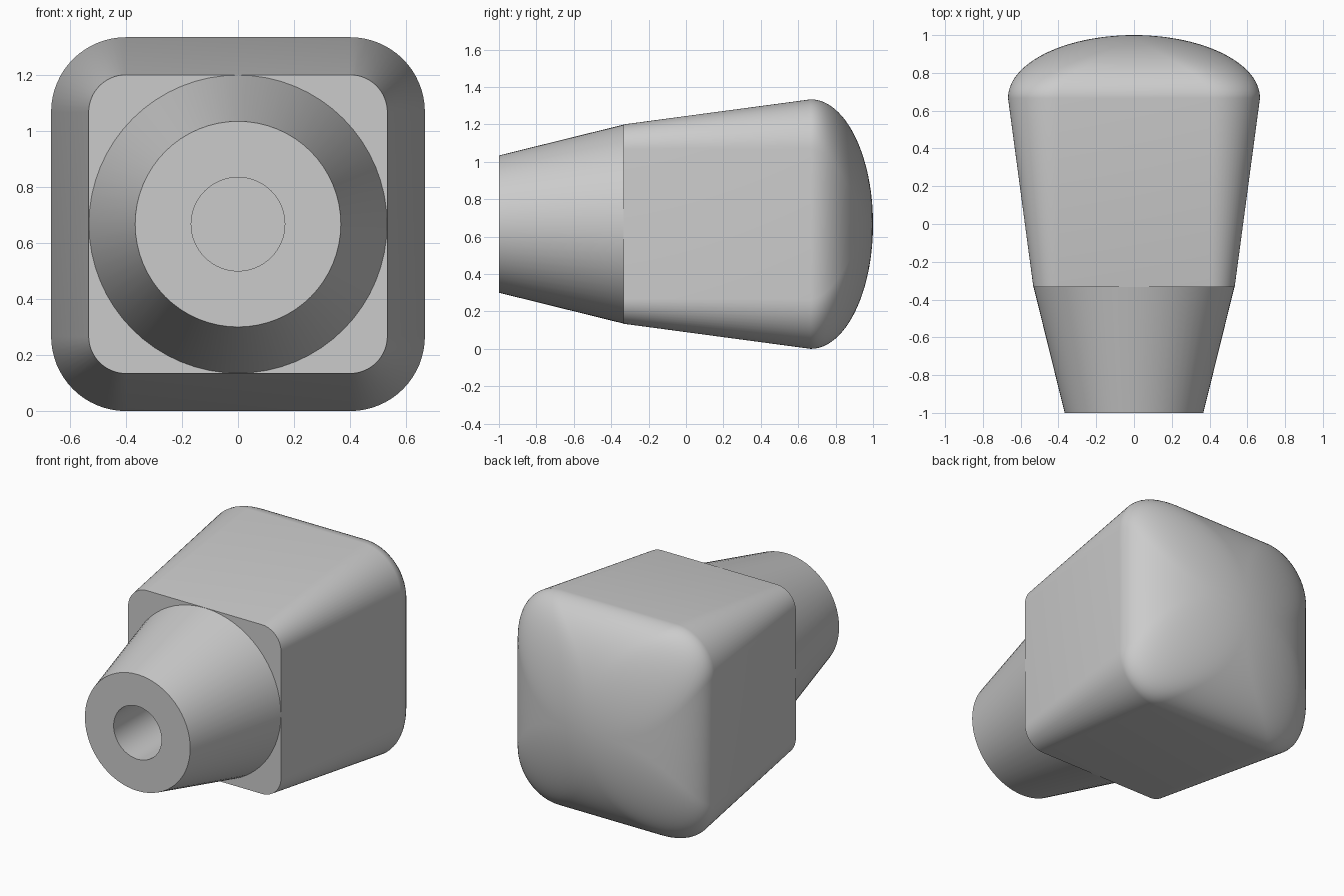
import bpy, bmesh
from math import sin, cos, pi

cube = bpy.data.objects.get("Cube")
if cube:
    bpy.data.objects.remove(cube, do_unlink=True)

CENTRE_Z = 0.667
ARC = 16      # segments per rounded corner

grey = bpy.data.materials.new("plain grey")
grey.use_nodes = True
grey.diffuse_color = (0.6, 0.6, 0.6, 1)
grey.node_tree.nodes["Principled BSDF"].inputs["Base Color"].default_value = (0.6, 0.6, 0.6, 1)


def ring(bm, y, half, roundness):
    """Rounded square across y; roundness 1 is a circle."""
    r = half * roundness
    verts = []
    for q in range(4):
        mid = (q + 0.5) * pi / 2
        cx = (half - r) * (1 if cos(mid) > 0 else -1)
        cz = (half - r) * (1 if sin(mid) > 0 else -1)
        for i in range(ARC + 1):
            a = (q + i / ARC) * pi / 2
            verts.append(bm.verts.new((cx + r * cos(a), y, CENTRE_Z + cz + r * sin(a))))
    return verts


def loft(name, sections, cap_start=False, cap_end=False):
    bm = bmesh.new()
    rings = [ring(bm, *s) for s in sections]
    n = len(rings[0])
    for a, b in zip(rings, rings[1:]):
        for i in range(n):
            j = (i + 1) % n
            bm.faces.new((a[i], a[j], b[j], b[i]))
    if cap_start:
        bm.faces.new(rings[0])
    if cap_end:
        bm.faces.new(rings[-1])
    bmesh.ops.remove_doubles(bm, verts=bm.verts, dist=0.0001)
    bmesh.ops.recalc_face_normals(bm, faces=bm.faces)
    mesh = bpy.data.meshes.new(name)
    bm.to_mesh(mesh)
    bm.free()
    mesh.materials.append(grey)
    obj = bpy.data.objects.new(name, mesh)
    bpy.context.collection.objects.link(obj)
    bpy.ops.object.select_all(action="DESELECT")
    obj.select_set(True)
    bpy.context.view_layer.objects.active = obj
    bpy.ops.object.shade_smooth_by_angle(angle=pi / 6)
    return obj


# Tapered round collar with a blind mounting hole
collar = [(0.0, 0.167, 1), (-1.0, 0.167, 1), (-1.0, 0.367, 1), (-0.333, 0.532, 1)]

# Flared square grip, its front shoulder meeting the collar
grip = [(-0.333, 0.532, 1), (-0.333, 0.533, 0.25), (0.667, 0.667, 0.4)]

# Domed end, growing rounder towards its middle
STEPS = 24
for k in range(1, STEPS):
    t = k / STEPS * pi / 2
    grip.append((0.667 + 0.333 * sin(t), 0.667 * cos(t), 1 - 0.6 * cos(t) ** 2))
grip.append((1.0, 0.008, 1))

# One continuous shell; the shared shoulder ring is listed once
loft("knob_shell", collar + grip[1:], cap_start=True, cap_end=True)
